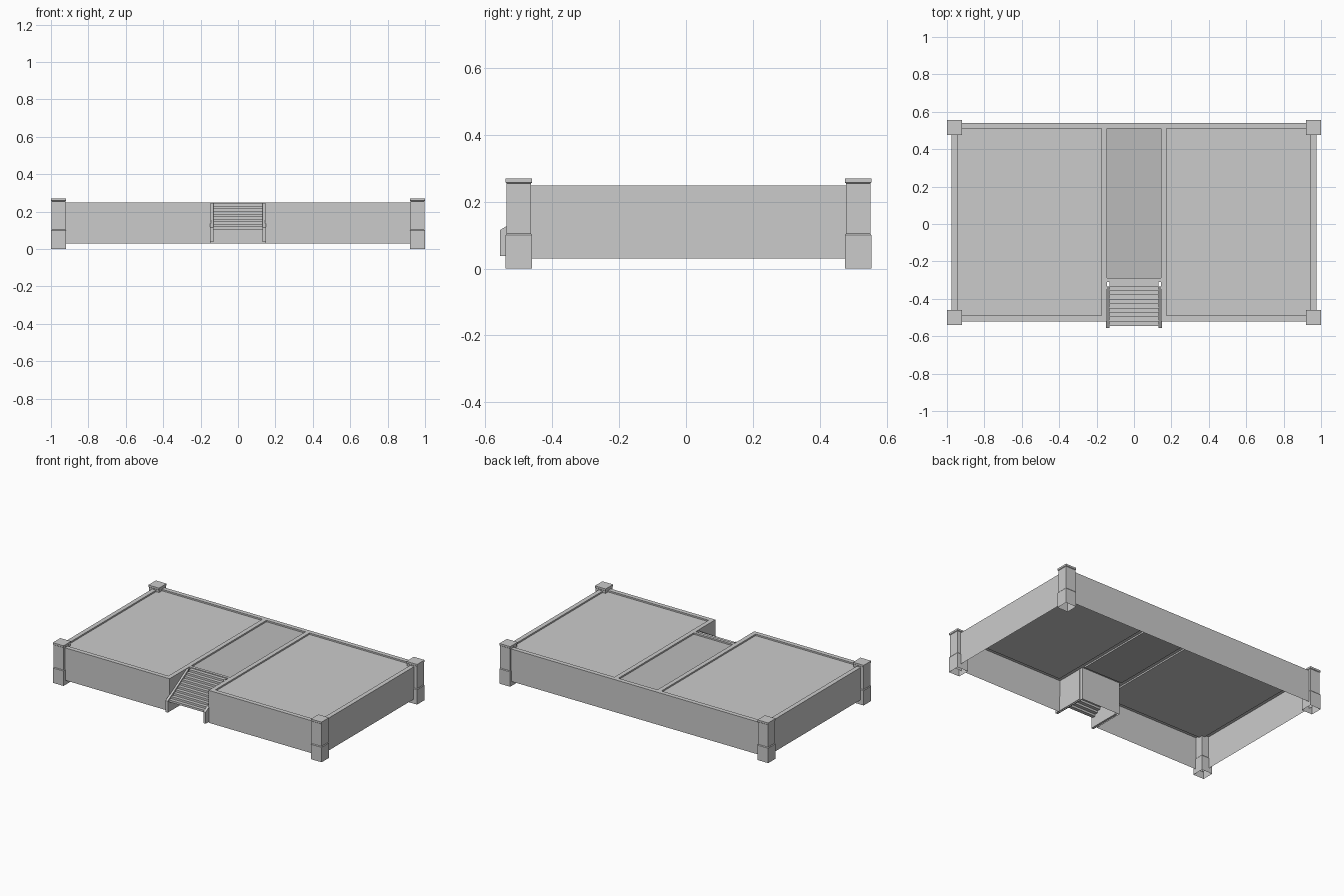
import bpy, bmesh

if "Cube" in bpy.data.objects:
    bpy.data.objects.remove(bpy.data.objects["Cube"])


def finish(name, bm):
    bmesh.ops.remove_doubles(bm, verts=bm.verts, dist=1e-5)
    mesh = bpy.data.meshes.new(name)
    bm.to_mesh(mesh)
    bm.free()
    obj = bpy.data.objects.new(name, mesh)
    bpy.context.collection.objects.link(obj)
    return obj


def quad(bm, *pts):
    return bm.faces.new([bm.verts.new(p) for p in pts])


def add_box(bm, x, y, z, open_bottom=False):
    v = [bm.verts.new((a, b, c)) for c in z for b in y for a in x]
    sides = [(4, 5, 7, 6), (0, 1, 5, 4), (1, 3, 7, 5), (3, 2, 6, 7), (2, 0, 4, 6)]
    if not open_bottom:
        sides.append((0, 2, 3, 1))
    for f in sides:
        bm.faces.new([v[i] for i in f])


# Platform: hollow shell with raised rims, sunken floors and a stair notch
TOP, FLOOR, BASE = 0.248, 0.238, 0.03
xs = [-0.975, -0.945, -0.175, -0.145, 0.145, 0.175, 0.945, 0.975]
ys = [-0.52, -0.49, -0.31, -0.29, 0.51, 0.54]


def height(i, j):
    if not (0 <= i < len(xs) - 1 and 0 <= j < len(ys) - 1):
        return BASE
    if i == 3:
        return BASE if j < 2 else (FLOOR if j == 3 else TOP)
    return FLOOR if i in (1, 5) and 1 <= j <= 3 else TOP


bm = bmesh.new()
for i in range(-1, len(xs) - 1):
    for j in range(-1, len(ys) - 1):
        h, hx, hy = height(i, j), height(i + 1, j), height(i, j + 1)
        if h > BASE and (i, j) != (3, 3):
            x0, x1, y0, y1 = xs[i], xs[i + 1], ys[j], ys[j + 1]
            quad(bm, (x0, y0, h), (x1, y0, h), (x1, y1, h), (x0, y1, h))
        if h != hx:
            x, y0, y1 = xs[i + 1], ys[j], ys[j + 1]
            quad(bm, (x, y0, hx), (x, y1, hx), (x, y1, h), (x, y0, h))
        if h != hy:
            y, x0, x1 = ys[j + 1], xs[i], xs[i + 1]
            quad(bm, (x1, y, hy), (x0, y, hy), (x0, y, h), (x1, y, h))
finish("platform", bm)

# Dark central walkway
bm = bmesh.new()
quad(bm, (-0.145, -0.29, FLOOR), (0.145, -0.29, FLOOR),
     (0.145, 0.51, FLOOR), (-0.145, 0.51, FLOOR))
walkway = finish("walkway", bm)
dark = bpy.data.materials.new("dark_grey")
dark.diffuse_color = (0.5, 0.5, 0.5, 1)
dark.use_nodes = True
dark.node_tree.nodes["Principled BSDF"].inputs["Base Color"].default_value = dark.diffuse_color
walkway.data.materials.append(dark)

# Corner posts: plinth, slimmer shaft and overhanging cap, open underneath
for side, cx in (("left", -0.96), ("right", 0.96)):
    for end, cy in (("front", -0.50), ("back", 0.515)):
        bm = bmesh.new()
        rings = []
        for r, z in ((0.04, 0), (0.04, 0.1), (0.0365, 0.105),
                     (0.0365, 0.255), (0.04, 0.258), (0.04, 0.27)):
            rings.append([bm.verts.new((cx + a * r, cy + b * r, z))
                          for a, b in ((-1, -1), (1, -1), (1, 1), (-1, 1))])
        for lo, hi in zip(rings, rings[1:]):
            for k in range(4):
                n = (k + 1) % 4
                bm.faces.new((lo[k], lo[n], hi[n], hi[k]))
        bm.faces.new(rings[-1])
        finish(f"{end}_{side}_post", bm)

# Stair treads, open underneath
COUNT, Y0, Y1, Z0, Z1 = 10, -0.545, -0.31, 0.105, 0.243
dy, dz = (Y1 - Y0) / COUNT, (Z1 - Z0) / COUNT
for k in range(COUNT):
    bm = bmesh.new()
    add_box(bm, (-0.132, 0.132), (Y0 + k * dy, Y0 + (k + 1) * dy),
            (Z0 + k * dz, Z0 + (k + 1) * dz))
    finish(f"stair_tread_{k + 1}", bm)

# Side stringers of the stair
profile = [(-0.557, 0.038), (-0.335, 0.038), (-0.335, 0.247), (-0.557, 0.115)]
for side, x in (("left", -0.149), ("right", 0.132)):
    bm = bmesh.new()
    face = bm.faces.new([bm.verts.new((x, y, z)) for y, z in profile])
    ext = bmesh.ops.extrude_face_region(bm, geom=[face], use_keep_orig=True)
    moved = [g for g in ext["geom"] if isinstance(g, bmesh.types.BMVert)]
    bmesh.ops.translate(bm, verts=moved, vec=(0.017, 0, 0))
    bmesh.ops.recalc_face_normals(bm, faces=bm.faces)
    finish(f"{side}_stair_stringer", bm)
